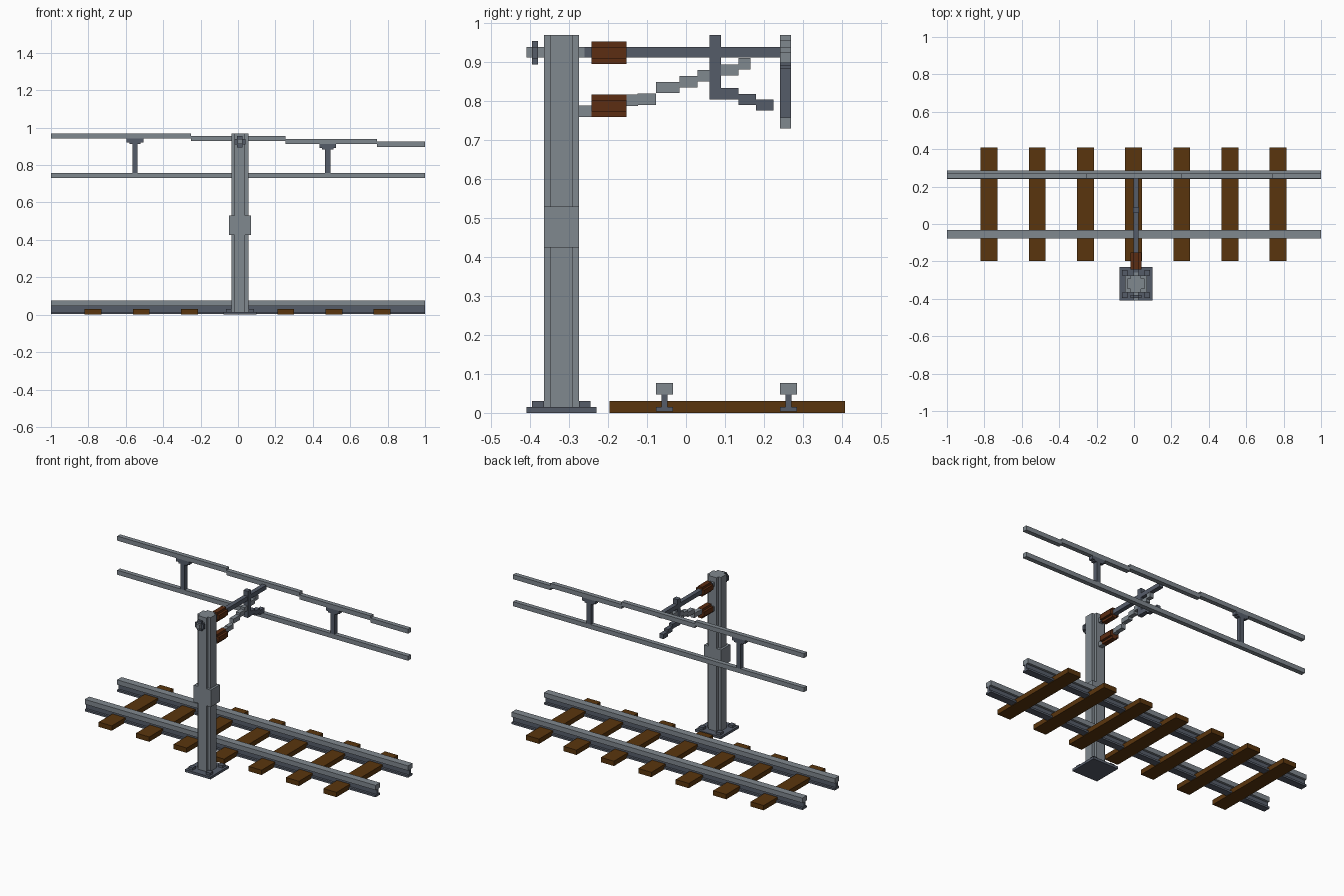
import bpy, bmesh

cube = bpy.data.objects.get("Cube")
if cube:
    bpy.data.objects.remove(cube, do_unlink=True)


def material(name, rgb):
    m = bpy.data.materials.new(name)
    m.use_nodes = True
    m.diffuse_color = (*rgb, 1)
    bsdf = next(n for n in m.node_tree.nodes if n.type == 'BSDF_PRINCIPLED')
    bsdf.inputs["Base Color"].default_value = (*rgb, 1)
    bsdf.inputs["Roughness"].default_value = 0.8
    return m


LIGHT = material("light steel", (0.216, 0.246, 0.275))
DARK = material("dark steel", (0.091, 0.107, 0.141))
WOOD = material("brown wood", (0.102, 0.036, 0.004))
CERAMIC = material("red brown ceramic", (0.107, 0.026, 0.006))


def boxes(name, mat, *bounds):
    """One object made of boxes, each given as (x0, x1, y0, y1, z0, z1)."""
    bm = bmesh.new()
    for x0, x1, y0, y1, z0, z1 in bounds:
        verts = bmesh.ops.create_cube(bm, size=1)["verts"]
        for v in verts:
            v.co = (x1 if v.co.x > 0 else x0,
                    y1 if v.co.y > 0 else y0,
                    z1 if v.co.z > 0 else z0)
    me = bpy.data.meshes.new(name)
    bm.to_mesh(me)
    bm.free()
    me.materials.append(mat)
    ob = bpy.data.objects.new(name, me)
    bpy.context.collection.objects.link(ob)
    return ob


def profile(name, mat, pts, axis, a, b):
    """Extrude a closed 2D outline along z or y from a to b."""
    place = (lambda p, t: (p[0], p[1], t)) if axis == 'Z' else (lambda p, t: (p[0], t, p[1]))
    bm = bmesh.new()
    face = bm.faces.new([bm.verts.new(place(p, a)) for p in pts])
    ext = bmesh.ops.extrude_face_region(bm, geom=[face])["geom"]
    shift = (0, 0, b - a) if axis == 'Z' else (0, b - a, 0)
    bmesh.ops.translate(bm, vec=shift, verts=[e for e in ext if isinstance(e, bmesh.types.BMVert)])
    bmesh.ops.recalc_face_normals(bm, faces=bm.faces)
    me = bpy.data.meshes.new(name)
    bm.to_mesh(me)
    bm.free()
    me.materials.append(mat)
    ob = bpy.data.objects.new(name, me)
    bpy.context.collection.objects.link(ob)
    return ob


def stepped(cx, cy, r, s):
    """Square outline of half size r with notched corners, inner half size s."""
    q = [(r, -s), (r, s), (s, s), (s, r), (-s, r), (-s, s),
         (-r, s), (-r, -s), (-s, -s), (-s, -r), (s, -r), (s, -s)]
    return [(cx + x, cy + y) for x, y in q]


PX, PY = 0.01, -0.32          # post centre
AX0, AX1 = -0.003, 0.024      # arm thickness in x

# Sleepers
for i in range(7):
    x = -0.775 + 0.2575 * i
    boxes(f"sleeper_{i + 1}", WOOD, (x - 0.045, x + 0.045, -0.197, 0.408, 0, 0.03))

# Rails: pale head on a dark web and foot
for side, y in (("front", -0.055), ("back", 0.263)):
    boxes(f"{side}_rail_head", LIGHT, (-1, 1, y - 0.022, y + 0.022, 0.047, 0.077))
    boxes(f"{side}_rail_base", DARK,
          (-1, 1, y - 0.008, y + 0.008, 0.015, 0.047),
          (-1, 1, y - 0.022, y + 0.022, 0.003, 0.015))

# Post, sleeve and footing
profile("post", LIGHT, stepped(PX, PY, 0.045, 0.028), 'Z', 0.01, 0.97)
boxes("post_sleeve", LIGHT, (PX - 0.059, PX + 0.059, PY - 0.045, PY + 0.045, 0.425, 0.53))
boxes("base_plate", DARK, (PX - 0.088, PX + 0.088, PY - 0.09, PY + 0.09, 0, 0.015))
boxes("base_bolts", DARK, *[
    (PX + sx * 0.06 - 0.015, PX + sx * 0.06 + 0.015,
     PY + sy * 0.06 - 0.015, PY + sy * 0.06 + 0.015, 0.015, 0.03)
    for sx in (-1, 1) for sy in (-1, 1)])

# Upper arm with its end bolt behind the post
boxes("upper_arm", DARK, (AX0, AX1, -0.26, 0.245, 0.912, 0.939))
boxes("upper_arm_collar", LIGHT, (AX0, AX1, -0.28, -0.26, 0.912, 0.939))
boxes("arm_bolt", LIGHT, (AX0, AX1, -0.41, -0.36, 0.912, 0.939))
profile("arm_nut", DARK, stepped(PX, 0.925, 0.03, 0.015), 'Y', -0.395, -0.38)

# Insulators
for name, z in (("upper_insulator", 0.925), ("lower_insulator", 0.789)):
    profile(name, CERAMIC, stepped(PX + 0.001, z, 0.029, 0.015), 'Y', -0.243, -0.153)

# Stepped brace rising to the upper arm: (y start, y end, bottom z)
brace = [(-0.28, -0.24, 0.76), (-0.155, -0.123, 0.788), (-0.125, -0.077, 0.791),
         (-0.077, -0.017, 0.821), (-0.017, 0.03, 0.836), (0.03, 0.06, 0.851),
         (0.05, 0.09, 0.851), (0.09, 0.135, 0.866), (0.135, 0.165, 0.882)]
boxes("brace", LIGHT, *[(AX0, AX1, a, b, z, z + 0.029) for a, b, z in brace])

# Hanger and steady arm
boxes("hanger", DARK, (AX0 - 0.002, AX1 + 0.002, 0.06, 0.09, 0.805, 0.97))
steady = [(0.06, 0.135, 0.805), (0.135, 0.18, 0.79), (0.18, 0.225, 0.776)]
boxes("steady_arm", DARK, *[(AX0, AX1, a, b, z, z + 0.029) for a, b, z in steady])

# Overhead wires
WY0, WY1 = 0.242, 0.27
boxes("contact_wire", LIGHT, (-1, 1, WY0, WY1, 0.73, 0.758))
carrier = [(-1, -0.25, 0.942), (-0.25, 0.255, 0.928), (0.255, 0.742, 0.912), (0.742, 1, 0.898)]
boxes("carrier_wire", LIGHT, *[(a, b, WY0, WY1, z, z + 0.028) for a, b, z in carrier])

# Droppers between the wires, each with a stepped cap
for name, x, top in (("right_dropper", -0.55, 0.942), ("left_dropper", 0.48, 0.912)):
    boxes(name, DARK,
          (x - 0.014, x + 0.014, WY0, WY1, 0.758, top - 0.028),
          (x - 0.03, x + 0.03, WY0, WY1, top - 0.028, top - 0.012),
          (x - 0.045, x + 0.045, WY0, WY1, top - 0.02, top))
